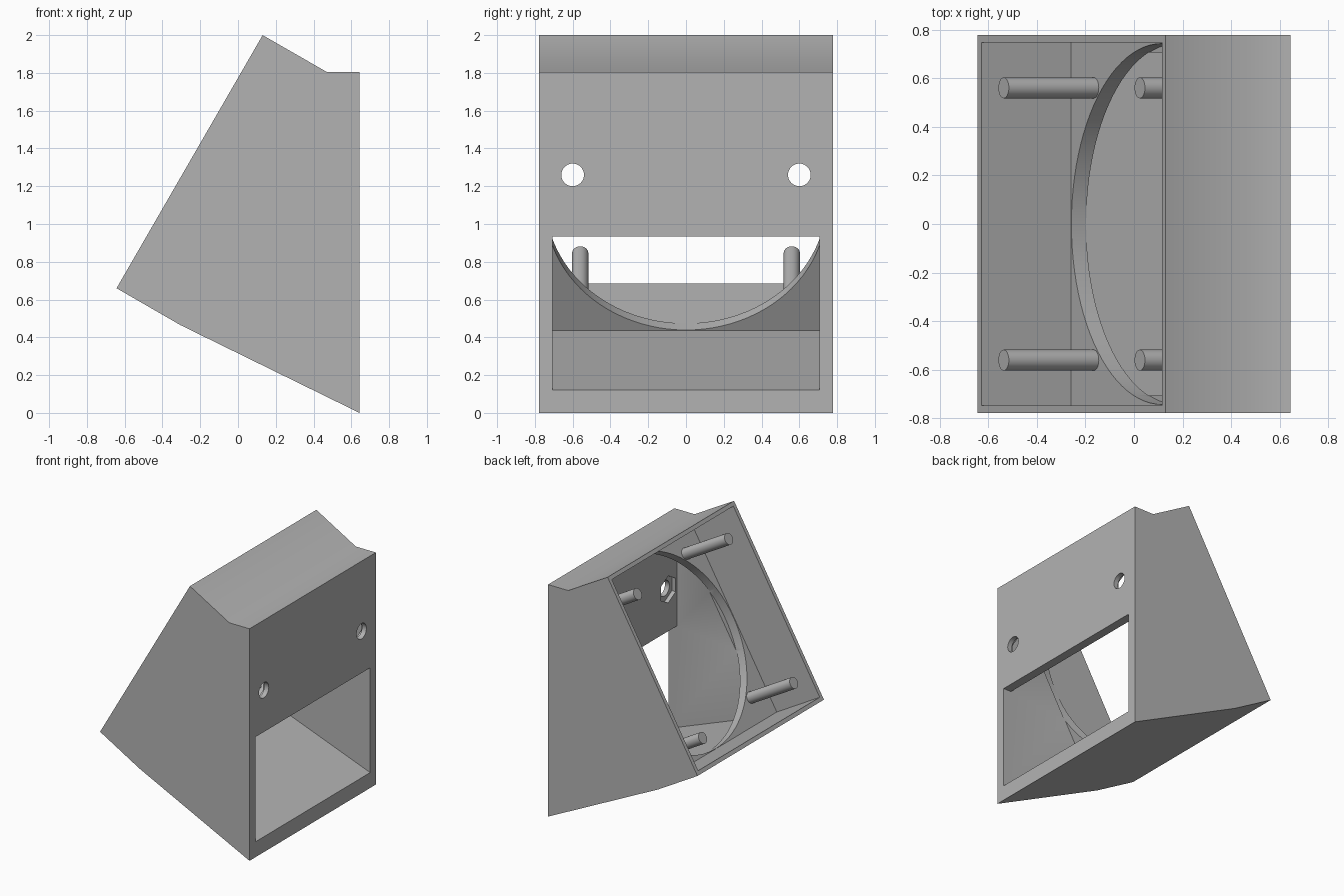
import bpy, bmesh, math
from mathutils import Vector, Matrix

default = bpy.data.objects.get("Cube")
if default:
    bpy.data.objects.remove(default, do_unlink=True)

grey = bpy.data.materials.new("plain grey")
grey.use_nodes = True
colour = (0.45, 0.45, 0.45, 1)
grey.diffuse_color = colour
grey.node_tree.nodes["Principled BSDF"].inputs["Base Color"].default_value = colour

# Slanted fan face: lower corner, direction up the slope, direction inwards
TILT = math.radians(60)
CORNER = Vector((-0.643, 0, 0.66))
UP = Vector((math.cos(TILT), 0, math.sin(TILT)))
IN = Vector((math.sin(TILT), 0, -math.cos(TILT)))
SIDE = 1.547
HALF = 0.777
WALL = 0.03
PLATE_FRONT, PLATE_BACK = 0.427, 0.497


def on_face(up, depth, y=0):
    return CORNER + UP * up + IN * depth + Vector((0, y, 0))


def xz(p):
    return (p.x, p.z)


def finish(bm, name):
    bmesh.ops.recalc_face_normals(bm, faces=bm.faces)
    mesh = bpy.data.meshes.new(name)
    bm.to_mesh(mesh)
    bm.free()
    ob = bpy.data.objects.new(name, mesh)
    bpy.context.collection.objects.link(ob)
    mesh.materials.append(grey)
    return ob


def prism(name, profile, half):
    """Side profile in x and z, extruded evenly across y."""
    bm = bmesh.new()
    face = bm.faces.new([bm.verts.new((x, -half, z)) for x, z in profile])
    new = bmesh.ops.extrude_face_region(bm, geom=[face])["geom"]
    verts = [v for v in new if isinstance(v, bmesh.types.BMVert)]
    bmesh.ops.translate(bm, verts=verts, vec=(0, 2 * half, 0))
    return finish(bm, name)


def rod(name, start, end, radius, sides):
    bm = bmesh.new()
    axis = end - start
    place = Matrix.Translation((start + end) / 2) @ axis.to_track_quat("Z", "Y").to_matrix().to_4x4()
    bmesh.ops.create_cone(bm, cap_ends=True, segments=sides, radius1=radius,
                          radius2=radius, depth=axis.length, matrix=place)
    return finish(bm, name)


def select_only(ob):
    bpy.ops.object.select_all(action="DESELECT")
    ob.select_set(True)
    bpy.context.view_layer.objects.active = ob


def cut(target, cutter):
    cutter.hide_render = True
    mod = target.modifiers.new("cut", "BOOLEAN")
    mod.operation = "DIFFERENCE"
    mod.solver = "EXACT"
    mod.object = cutter
    select_only(target)
    bpy.ops.object.modifier_apply(modifier=mod.name)
    bpy.data.objects.remove(cutter, do_unlink=True)


# Outer housing
housing = prism("duct_housing", [
    xz(CORNER), xz(on_face(0, 0.39)), (0.643, 0), (0.643, 1.805),
    (0.47, 1.805), xz(on_face(SIDE, 0))], HALF)

# Square fan recess in the slanted face
low, high = WALL, SIDE - WALL
cut(housing, prism("recess_cutter", [
    xz(on_face(low, -0.1)), xz(on_face(low, PLATE_FRONT)),
    xz(on_face(high, PLATE_FRONT)), xz(on_face(high, -0.1))], HALF - WALL))

# Air chamber behind the plate, opening through the window in the back wall
cut(housing, prism("chamber_cutter", [
    xz(on_face(low, PLATE_BACK)), (0.643, 0.12), (0.75, 0.12), (0.75, 0.935),
    (0.573, 0.935), (0.573, 1.71), xz(on_face(high, PLATE_BACK))], 0.706))

# Round opening through the plate
cut(housing, rod("opening_cutter", on_face(SIDE / 2, PLATE_FRONT - 0.05),
                 on_face(SIDE / 2, PLATE_BACK + 0.004), 0.742, 96))

# Screw holes with nut pockets on the inside
for y in (-0.6, 0.6):
    cut(housing, rod("hole_cutter", Vector((0.5, y, 1.26)), Vector((0.75, y, 1.26)), 0.06, 32))
    cut(housing, rod("nut_cutter", Vector((0.5, y, 1.26)), Vector((0.605, y, 1.26)), 0.105, 6))

select_only(housing)
bpy.ops.object.shade_smooth_by_angle(angle=math.radians(31))

# Four fan mounting pegs
for level, offset in (("lower", -0.56), ("upper", 0.56)):
    for side, y in (("right", -0.56), ("left", 0.56)):
        up = SIDE / 2 + offset
        peg = rod(f"{level}_{side}_peg", on_face(up, 0, y),
                  on_face(up, PLATE_FRONT + 0.02, y), 0.043, 32)
        select_only(peg)
        bpy.ops.object.shade_smooth_by_angle(angle=math.radians(31))
